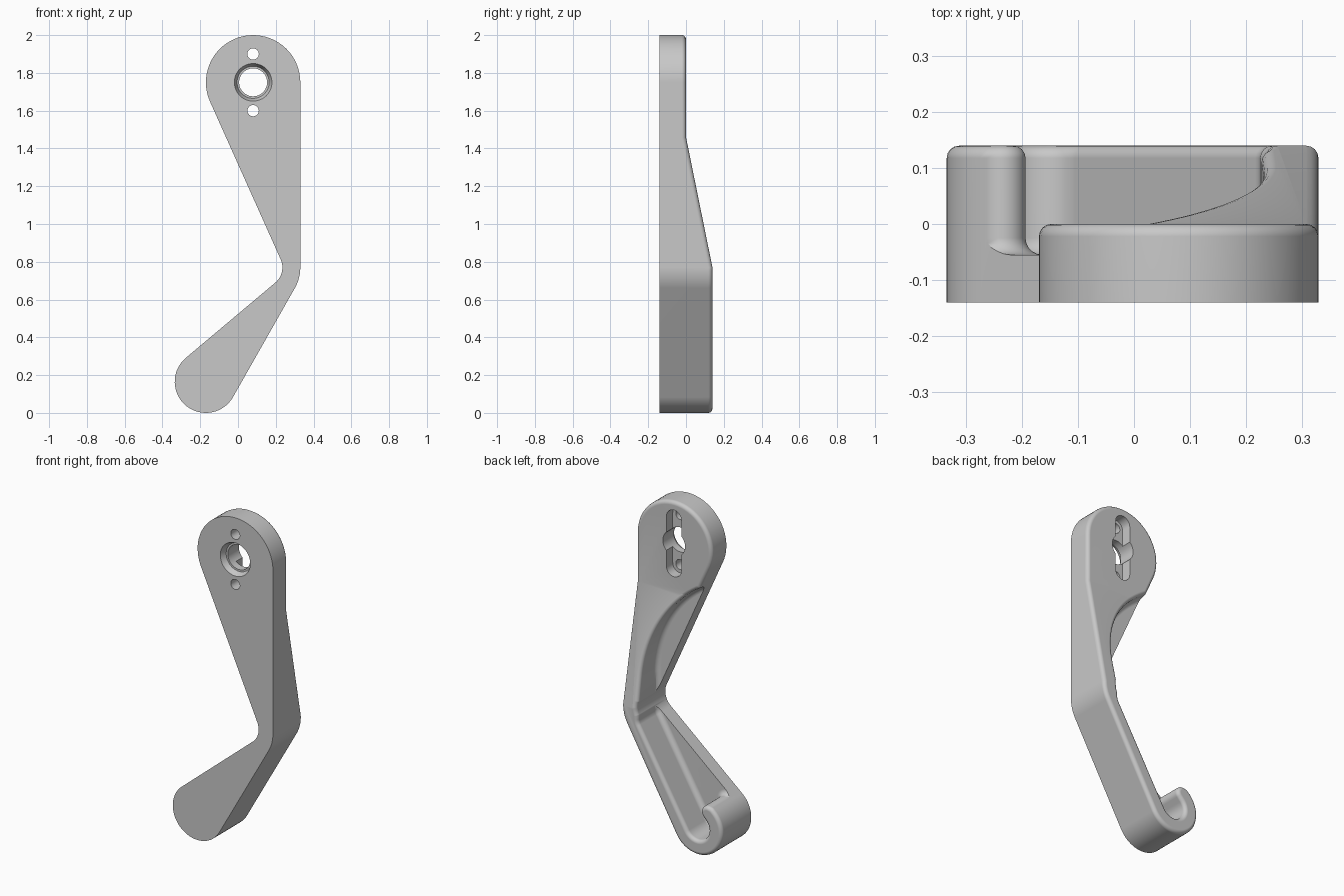
import bpy, bmesh
from math import pi, cos, sin, acos, atan2, hypot, ceil

if "Cube" in bpy.data.objects:
    bpy.data.objects.remove(bpy.data.objects["Cube"])

FRONT, FLOOR = -0.14, -0.055
BEND_TOP, BEND_LOW, THICK = 1.46, 0.77, 0.14


def belt(circles, step=0.1):
    """Closed tangent outline round circles (x, z, r); a negative r turns inward."""
    count = len(circles)
    normals = []
    for i in range(count):
        x0, z0, r0 = circles[i]
        x1, z1, r1 = circles[(i + 1) % count]
        dx, dz = x1 - x0, z1 - z0
        ratio = max(-1, min(1, (r0 - r1) / hypot(dx, dz)))
        normals.append(atan2(dz, dx) - acos(ratio))
    points = []
    for i, (x, z, r) in enumerate(circles):
        if r == 0:
            points.append((x, z))
            continue
        start, end = normals[i - 1], normals[i]
        sweep = (end - start) % (2 * pi) if r > 0 else -((start - end) % (2 * pi))
        n = max(2, ceil(abs(sweep) / (step if abs(r) < 0.5 else step / 2)))
        for k in range(n + 1):
            a = start + sweep * k / n
            points.append((x + r * cos(a), z + r * sin(a)))
    return points


def loft(front, back, y0, y1):
    """Closed solid between two matching counter-clockwise x-z outlines."""
    bm = bmesh.new()
    f = [bm.verts.new((x, y0, z)) for x, z in front]
    b = [bm.verts.new((x, y1, z)) for x, z in back]
    bm.faces.new(f)
    bm.faces.new(b[::-1])
    for i in range(len(f)):
        bm.faces.new((f[i], f[i - 1], b[i - 1], b[i]))
    bm.normal_update()
    return bm


def prism(points, y0, y1):
    return loft(points, points, y0, y1)


def ring(x, z, r, n=48):
    return [(x + r * cos(2 * pi * k / n), z + r * sin(2 * pi * k / n)) for k in range(n)]


def to_object(bm, name):
    mesh = bpy.data.meshes.new(name)
    bm.to_mesh(mesh)
    bm.free()
    obj = bpy.data.objects.new(name, mesh)
    bpy.context.collection.objects.link(obj)
    return obj


def cut(obj, bm):
    """Subtract a cutter and keep only the result."""
    cutter = to_object(bm, "cutter")
    cutter.hide_render = True
    mod = obj.modifiers.new("cut", "BOOLEAN")
    mod.operation, mod.solver, mod.object = "DIFFERENCE", "EXACT", cutter
    bpy.context.view_layer.update()
    graph = bpy.context.evaluated_depsgraph_get()
    result = bpy.data.meshes.new_from_object(obj.evaluated_get(graph))
    obj.modifiers.clear()
    obj.data = result
    bpy.data.objects.remove(cutter)


# Bent arm: head, inner elbow, lower bulb, outer elbow
bm = prism(belt([(0.08, 1.75, 0.25), (0.13, 0.77, -0.105),
                 (-0.17, 0.165, 0.165), (0.11, 0.77, 0.22)]), FRONT, THICK)
for z in (BEND_TOP, BEND_LOW):
    bmesh.ops.bisect_plane(bm, geom=bm.verts[:] + bm.edges[:] + bm.faces[:],
                           plane_co=(0, 0, z), plane_no=(0, 0, 1), dist=1e-5)
for v in bm.verts:
    if v.co.y > 0:
        t = (BEND_TOP - v.co.z) / (BEND_TOP - BEND_LOW)
        v.co.y = THICK * max(0, min(1, t))
bm.normal_update()
arm = to_object(bm, "lever_arm")

# Open recess in the back, curling into a hook at the bulb
bm = prism(belt([(-0.5, 1.7, 0), (-0.5, 0.25, 0), (-0.235, 0.266, -0.041),
                 (-0.17, 0.165, 0.075), (0.165, 0.704, 0.06),
                 (-0.44, 0.95, 0.672)]), FLOOR, 0.4)
bottom = [e for e in bm.edges if all(v.co.y < FLOOR + 1e-4 for v in e.verts)]
bmesh.ops.bevel(bm, geom=bottom, offset=0.03, offset_type="OFFSET", segments=5,
                profile=0.5, affect="EDGES", clamp_overlap=False)
cut(arm, bm)

# Rounded rim all round the back face
bm = bmesh.new()
bm.from_mesh(arm.data)
bmesh.ops.remove_doubles(bm, verts=bm.verts, dist=1e-4)
bm.normal_update()


def is_back(face):
    return face.normal.y > 0.95 and face.calc_center_median().y > -0.01


rim = [e for e in bm.edges if len(e.link_faces) == 2
       and is_back(e.link_faces[0]) != is_back(e.link_faces[1])]
bmesh.ops.bevel(bm, geom=rim, offset=0.022, offset_type="OFFSET", segments=4,
                profile=0.5, affect="EDGES", clamp_overlap=False)
bm.to_mesh(arm.data)
bm.free()

# Slot in the back of the head, bore, countersink and two screw holes
cut(arm, prism(belt([(0.08, 1.9, 0.05), (0.08, 1.6, 0.05)], 0.2), -0.06, 0.1))
cut(arm, prism(ring(0.08, 1.75, 0.074), -0.3, 0.2))
cut(arm, loft(ring(0.08, 1.75, 0.1), ring(0.08, 1.75, 0.085),
              FRONT - 0.001, FRONT + 0.035))
for z in (1.9, 1.6):
    cut(arm, prism(ring(0.08, z, 0.03, 32), -0.3, 0.2))

# Plain grey finish
grey = bpy.data.materials.new("plain_grey")
grey.use_nodes = True
color = (0.58, 0.58, 0.58, 1)
grey.diffuse_color = color
grey.node_tree.nodes["Principled BSDF"].inputs["Base Color"].default_value = color
arm.data.materials.clear()
arm.data.materials.append(grey)

bpy.ops.object.select_all(action="DESELECT")
arm.select_set(True)
bpy.context.view_layer.objects.active = arm
bpy.ops.object.shade_smooth_by_angle(angle=0.55)
weighted = arm.modifiers.new("even_shading", "WEIGHTED_NORMAL")
weighted.keep_sharp = True
